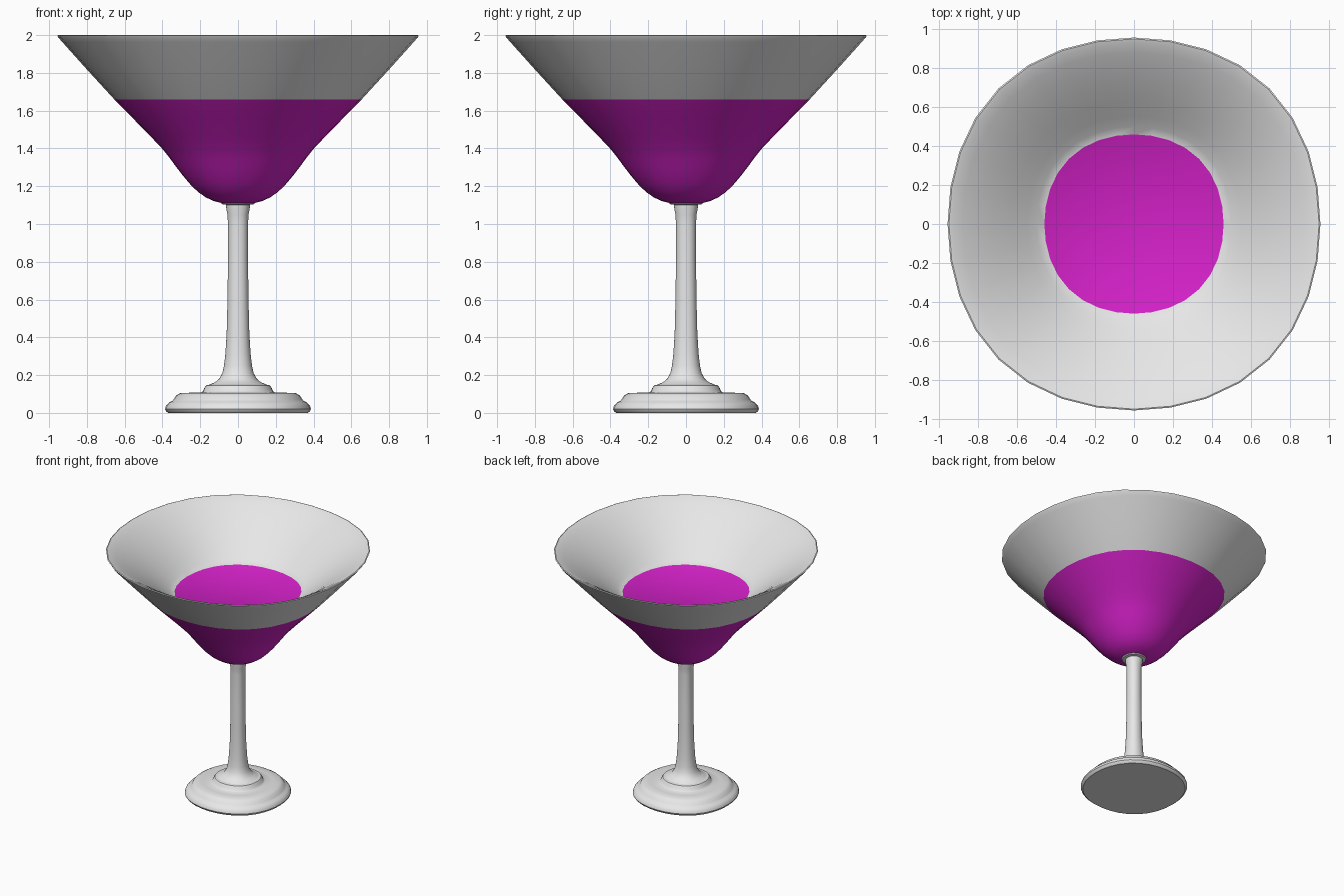
import bpy, bmesh, math

if "Cube" in bpy.data.objects:
    bpy.data.objects.remove(bpy.data.objects["Cube"])

SEGS = 32


def material(name, rgb):
    m = bpy.data.materials.new(name)
    m.diffuse_color = (*rgb, 1)
    m.use_nodes = True
    m.node_tree.nodes["Principled BSDF"].inputs["Base Color"].default_value = m.diffuse_color
    return m


glass = material("pale glass", (0.8, 0.8, 0.8))
wine = material("purple drink", (0.66, 0.015, 0.58))


def lathe(name, profile, angle, mat_rule=None):
    """Turn (radius, z) points around z on a slightly squared circle; cap both ends."""
    bm = bmesh.new()
    rings = []
    for r, z in profile:
        ring = []
        for i in range(SEGS):
            a = 2 * math.pi * i / SEGS
            k = r * (1 + 0.028 * math.sin(2 * a) ** 2)
            ring.append(bm.verts.new((k * math.cos(a), k * math.sin(a), z)))
        rings.append(ring)
    for a, b in zip(rings, rings[1:]):
        for i in range(SEGS):
            j = (i + 1) % SEGS
            bm.faces.new((a[i], a[j], b[j], b[i]))
    bm.faces.new(rings[0][::-1])
    bm.faces.new(rings[-1])
    bmesh.ops.recalc_face_normals(bm, faces=bm.faces[:])
    if mat_rule:
        for f in bm.faces:
            f.material_index = mat_rule(f.calc_center_median().z)
    me = bpy.data.meshes.new(name)
    bm.to_mesh(me)
    bm.free()
    me.materials.append(glass)
    me.materials.append(wine)
    ob = bpy.data.objects.new(name, me)
    bpy.context.collection.objects.link(ob)
    bpy.ops.object.select_all(action='DESELECT')
    ob.select_set(True)
    bpy.context.view_layer.objects.active = ob
    bpy.ops.object.shade_smooth_by_angle(angle=math.radians(angle))
    return ob


# Bowl: outside wall, rim, inside wall, then the flat drink surface as the last cap
LEVEL = 1.66
lathe("bowl", [
    (0.05, 1.10), (0.085, 1.105), (0.09, 1.112), (0.13, 1.122), (0.17, 1.141),
    (0.21, 1.168), (0.25, 1.207), (0.29, 1.254), (0.327, 1.302), (0.36, 1.347),
    (0.397, 1.394), (0.46, 1.461), (0.56, 1.563), (0.655, LEVEL), (0.80, 1.818),
    (0.93, 1.963), (0.952, 1.988), (0.957, 1.997), (0.95, 2.0), (0.93, 1.993),
    (0.88, 1.966), (0.80, 1.915), (0.72, 1.858), (0.63, 1.789), (0.55, 1.723),
    (0.50, 1.685), (0.46, LEVEL)],
    32, lambda z: 1 if 1.112 < z < LEVEL + 0.001 else 0)

# Stem, flaring into the foot
lathe("stem", [
    (0.16, 0.143), (0.143, 0.153), (0.12, 0.163), (0.10, 0.18), (0.083, 0.21),
    (0.074, 0.25), (0.067, 0.31), (0.06, 0.42), (0.056, 0.58), (0.053, 0.80),
    (0.053, 1.0), (0.056, 1.05), (0.062, 1.08), (0.063, 1.105)], 40)

# Stepped foot
lathe("foot", [
    (0.37, 0.0), (0.38, 0.008), (0.386, 0.02), (0.381, 0.038), (0.365, 0.055),
    (0.35, 0.062), (0.342, 0.07), (0.328, 0.092), (0.305, 0.105), (0.25, 0.107),
    (0.195, 0.108), (0.185, 0.115), (0.178, 0.133), (0.168, 0.146),
    (0.15, 0.15)], 35)
